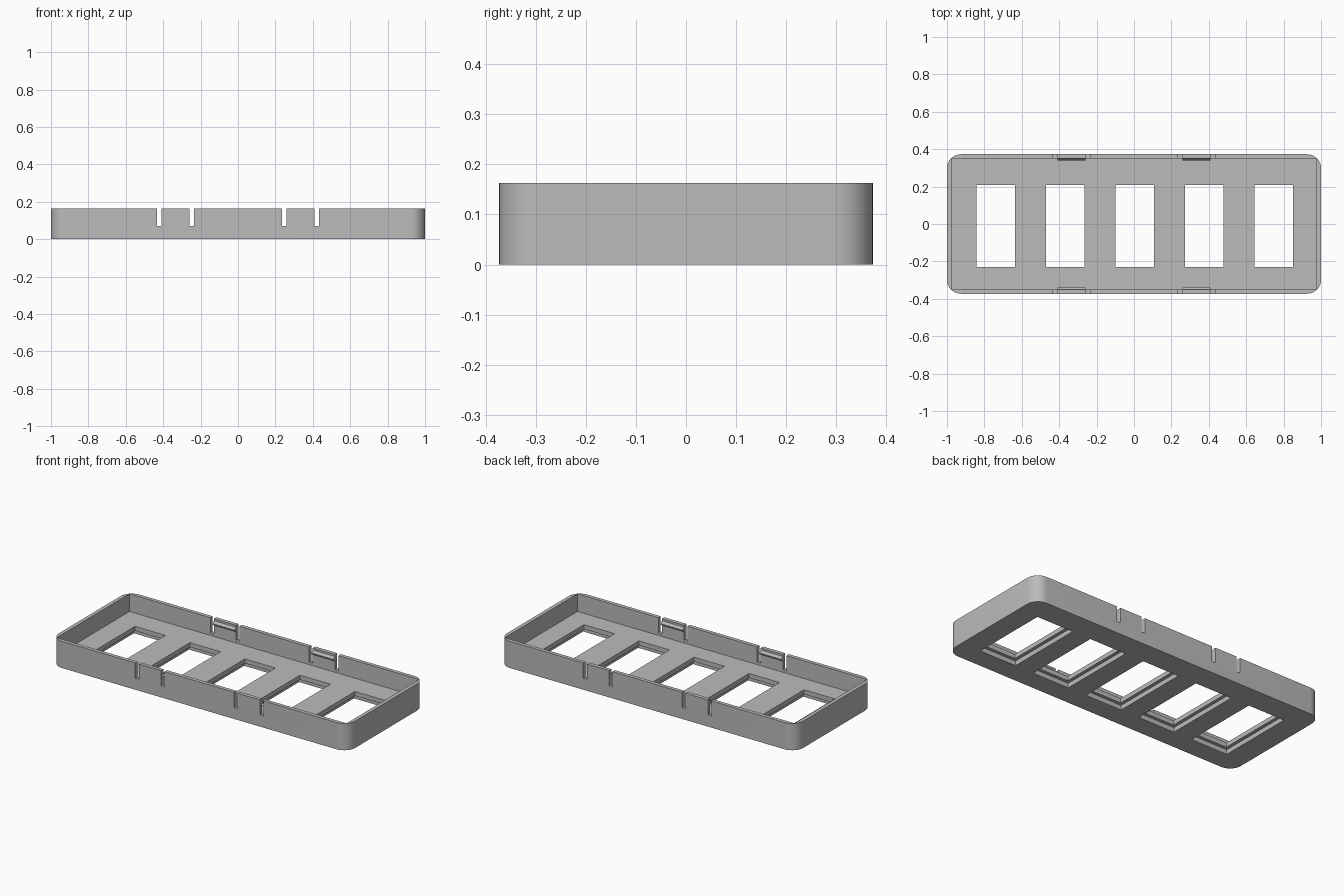
import bpy, bmesh, math
from mathutils import Matrix, Vector

old = bpy.data.objects.get("Cube")
if old:
    bpy.data.objects.remove(old, do_unlink=True)

grey = bpy.data.materials.new("plain grey")
grey.use_nodes = True
grey.diffuse_color = (0.5, 0.5, 0.5, 1)
grey.node_tree.nodes["Principled BSDF"].inputs["Base Color"].default_value = (0.5, 0.5, 0.5, 1)

LENGTH, DEPTH, HEIGHT = 2.0, 0.746, 0.163
WALL, FLOOR, RADIUS = 0.023, 0.055, 0.075
IN_X, IN_Y = LENGTH / 2 - WALL, DEPTH / 2 - WALL
SLOT_BOTTOM = 0.07


def make_object(name, bm):
    bmesh.ops.recalc_face_normals(bm, faces=bm.faces)
    mesh = bpy.data.meshes.new(name)
    bm.to_mesh(mesh)
    bm.free()
    mesh.materials.append(grey)
    obj = bpy.data.objects.new(name, mesh)
    bpy.context.collection.objects.link(obj)
    return obj


def add_box(bm, low, high):
    low, high = Vector(low), Vector(high)
    size = Matrix.Diagonal((high - low).to_4d())
    size[3][3] = 1
    bmesh.ops.create_cube(bm, size=1, matrix=Matrix.Translation((low + high) / 2) @ size)


def cut(target, boxes):
    """Subtract a set of separate boxes from the target."""
    bm = bmesh.new()
    for low, high in boxes:
        add_box(bm, low, high)
    cutter = make_object("cutter", bm)
    cutter.hide_render = True
    mod = target.modifiers.new("cut", "BOOLEAN")
    mod.operation, mod.solver, mod.object = "DIFFERENCE", "EXACT", cutter
    bpy.context.view_layer.objects.active = target
    bpy.ops.object.modifier_apply(modifier=mod.name)
    bpy.data.objects.remove(cutter, do_unlink=True)


# Tray body: a block with rounded upright corners
bm = bmesh.new()
add_box(bm, (-LENGTH / 2, -DEPTH / 2, 0), (LENGTH / 2, DEPTH / 2, HEIGHT))
upright = [e for e in bm.edges if abs(e.verts[0].co.z - e.verts[1].co.z) > 0.1]
bmesh.ops.bevel(bm, geom=upright, offset=RADIUS, segments=10, profile=0.5, affect="EDGES")
tray = make_object("tray", bm)

# Square-cornered hollow
cut(tray, [((-IN_X, -IN_Y, FLOOR), (IN_X, IN_Y, 1))])

# Five windows, with a wider recess on the underside
centres = [0.004 + 0.371 * i for i in range(-2, 3)]
for grow, top in ((0, 0.1), (0.02, 0.028)):
    cut(tray, [((x - 0.103 - grow, -0.23 - grow, -0.1),
                (x + 0.103 + grow, 0.208 + grow, top)) for x in centres])

# Slots on both sides of each spring tab, through both long walls
cut(tray, [((x - 0.012, -1, SLOT_BOTTOM), (x + 0.012, 1, 1))
           for x in (-0.42, -0.247, 0.247, 0.42)])

# Wedge catches inside the spring tabs
bm = bmesh.new()
profile = [(0.004, 0.156), (-0.011, 0.137), (-0.011, 0.131), (0.004, 0.12)]
for side in (-1, 1):
    for x in (-0.3335, 0.3335):
        ends = [[bm.verts.new((x + dx, side * (IN_Y + y), z)) for y, z in profile]
                for dx in (-0.0745, 0.0745)]
        for end in ends:
            bm.faces.new(end)
        for i in range(len(profile)):
            j = (i + 1) % len(profile)
            bm.faces.new((ends[0][i], ends[0][j], ends[1][j], ends[1][i]))
make_object("tab_catches", bm)

# Smooth only the rounded corners
bpy.ops.object.select_all(action="DESELECT")
tray.select_set(True)
bpy.context.view_layer.objects.active = tray
bpy.ops.object.shade_smooth_by_angle(angle=math.radians(30))
